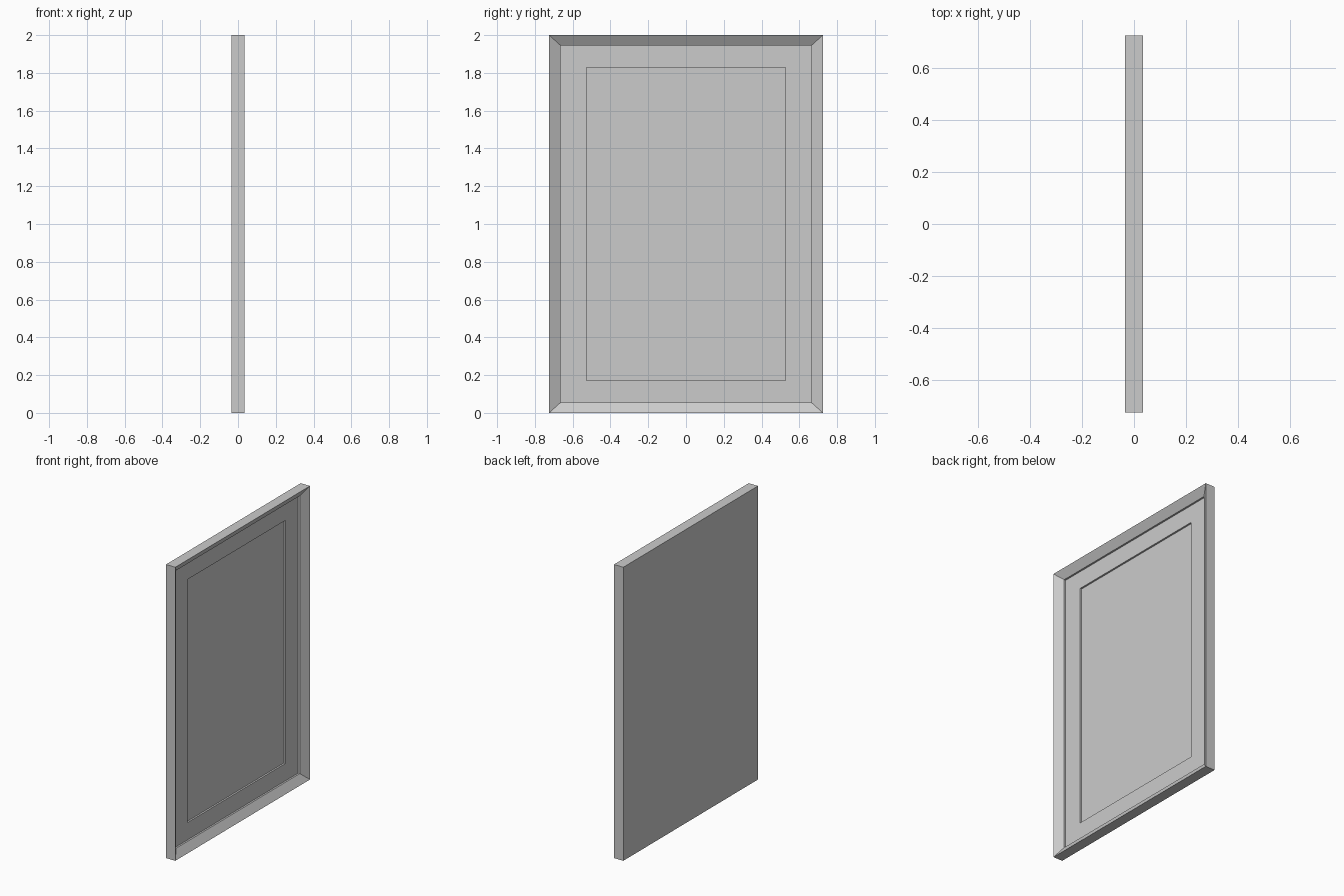
import bpy, bmesh

if "Cube" in bpy.data.objects:
    bpy.data.objects.remove(bpy.data.objects["Cube"])

ZC, HY, HZ = 1.0, 0.725, 1.0   # centre height and outer half sizes


def mitred_ring(name, profile):
    """Sweep a closed (x, inset_y, inset_z) profile round a rectangle with mitred corners."""
    bm = bmesh.new()
    loops = []
    for sy, sz in ((-1, -1), (1, -1), (1, 1), (-1, 1)):
        loops.append([bm.verts.new((x, sy * (HY - iy), ZC + sz * (HZ - iz)))
                      for x, iy, iz in profile])
    n = len(profile)
    for c in range(4):
        a, b = loops[c], loops[(c + 1) % 4]
        for i in range(n):
            j = (i + 1) % n
            bm.faces.new((a[i], b[i], b[j], a[j]))
    finish(name, bm)


def slab(name, x0, x1, iy, iz):
    """Flat rectangular board between two x positions."""
    bm = bmesh.new()
    bmesh.ops.create_cube(bm, size=1)
    for v in bm.verts:
        v.co = (x1 if v.co.x > 0 else x0,
                v.co.y * 2 * (HY - iy),
                ZC + v.co.z * 2 * (HZ - iz))
    finish(name, bm)


def finish(name, bm):
    bmesh.ops.recalc_face_normals(bm, faces=bm.faces)
    mesh = bpy.data.meshes.new(name)
    bm.to_mesh(mesh)
    bm.free()
    bpy.context.collection.objects.link(bpy.data.objects.new(name, mesh))


# Outer frame: sharp front rim sloping inward, with a small rebate lip
mitred_ring("frame", [(-0.035, 0, 0), (0.035, 0, 0), (0.0, 0.06, 0.054),
                      (-0.012, 0.06, 0.054), (-0.035, 0.06, 0.054)])

# Mat border around the picture
mitred_ring("mat_border", [(-0.024, 0.06, 0.054), (-0.012, 0.06, 0.054),
                           (-0.012, 0.198, 0.172), (-0.024, 0.198, 0.172)])

# Picture panel and backing board
slab("picture_panel", -0.035, -0.024, 0.06, 0.054)
